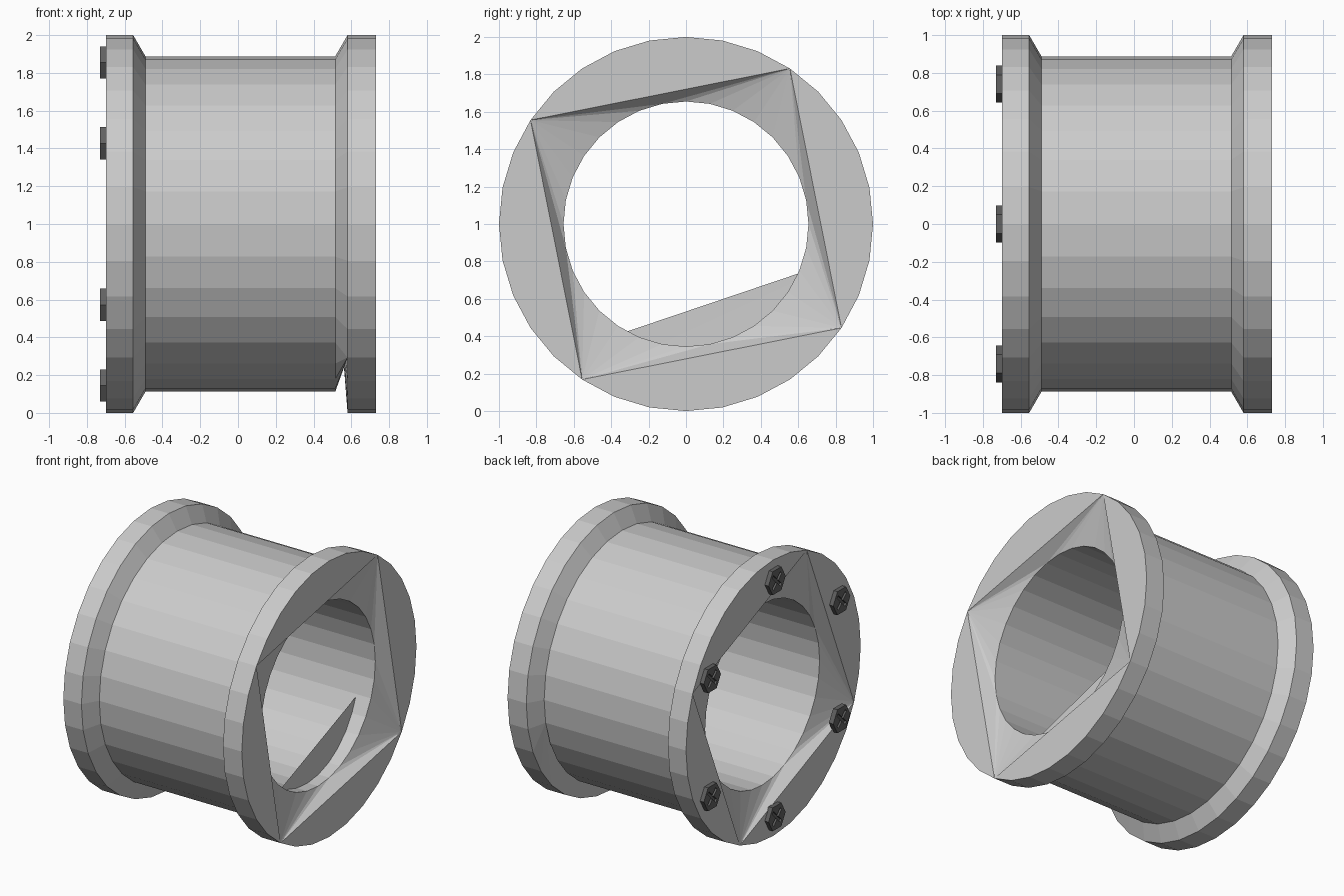
import bpy, bmesh
from math import sin, cos, pi, radians

if "Cube" in bpy.data.objects:
    bpy.data.objects.remove(bpy.data.objects["Cube"])

N = 32
# (x, radius) around the closed section of the spool; the bore mouths are set back
PROFILE = [(-0.612, 0.655), (-0.70, 1.0), (-0.555, 1.0), (-0.49, 0.888),
           (0.515, 0.888), (0.58, 1.0), (0.73, 1.0), (0.642, 0.655)]


def finish(bm, name):
    bmesh.ops.recalc_face_normals(bm, faces=bm.faces)
    mesh = bpy.data.meshes.new(name)
    bm.to_mesh(mesh)
    bm.free()
    ob = bpy.data.objects.new(name, mesh)
    bpy.context.collection.objects.link(ob)
    return ob


def prism(bm, pts, x0, x1):
    a = [bm.verts.new((x0, y, z)) for y, z in pts]
    b = [bm.verts.new((x1, y, z)) for y, z in pts]
    bm.faces.new(a)
    bm.faces.new(b[::-1])
    for i in range(len(pts)):
        j = (i + 1) % len(pts)
        bm.faces.new((a[i], b[i], b[j], a[j]))


def end_face(bm, outer, inner, start):
    # four flat rim segments, each stepping down to the set-back bore mouth
    for a in range(start, start + N, N // 4):
        b, mid = a + N // 4, a + N // 8
        bm.faces.new([outer[i % N] for i in range(a, b + 1)])
        bm.faces.new((outer[a % N], outer[b % N], inner[mid % N]))
        for i in range(a, b):
            corner = a if i < mid else b
            bm.faces.new((outer[corner % N], inner[(i + 1) % N], inner[i % N]))


# Flanged sleeve
bm = bmesh.new()
rings = [[bm.verts.new((x, r * cos(2 * pi * i / N), 1 + r * sin(2 * pi * i / N)))
          for i in range(N)] for x, r in PROFILE]
FIRST, LAST = 20, 31   # part of the right shoulder that is webbed across the bore
for k in range(1, len(rings)):
    p, q = rings[k], rings[(k + 1) % len(rings)]
    if k == 6:
        continue
    for i in range(N):
        j = (i + 1) % N
        if k == 4 and FIRST <= i < LAST:
            # rim fans to one neck corner, neck fans to one rim corner
            bm.faces.new((q[i], q[j], p[LAST]))
            bm.faces.new((p[j], p[i], q[FIRST]))
        else:
            bm.faces.new((p[i], q[i], q[j], p[j]))
end_face(bm, rings[1], rings[0], 2)
end_face(bm, rings[6], rings[7], 5)
finish(bm, "flanged_sleeve")

# Six hex bolts with cross-shaped sockets on the left flange
bolts, sockets = bmesh.new(), bmesh.new()
L, W = 0.065, 0.011
CROSS = [(L, -W), (L, W), (W, W), (W, L), (-W, L), (-W, W),
         (-L, W), (-L, -W), (-W, -W), (-W, -L), (W, -L), (W, -W)]
c = cos(pi / 4)
for k in range(6):
    a = radians(30 + 60 * k)
    cy, cz = 0.855 * cos(a), 1 + 0.855 * sin(a)
    prism(bolts, [(cy + 0.098 * cos(i * pi / 3), cz + 0.098 * sin(i * pi / 3))
                  for i in range(6)], -0.73, -0.695)
    prism(sockets, [(cy + c * (u - v), cz + c * (u + v)) for u, v in CROSS], -0.75, -0.715)
bolt_ob = finish(bolts, "flange_bolts")
cutter = finish(sockets, "socket_cutter")
cutter.hide_render = True
cutter.hide_viewport = True
cut = bolt_ob.modifiers.new("sockets", 'BOOLEAN')
cut.operation = 'DIFFERENCE'
cut.object = cutter
cut.solver = 'EXACT'

dark = bpy.data.materials.new("dark_metal")
dark.diffuse_color = (0.12, 0.12, 0.12, 1)
dark.use_nodes = True
dark.node_tree.nodes["Principled BSDF"].inputs["Base Color"].default_value = dark.diffuse_color
bolt_ob.data.materials.append(dark)
